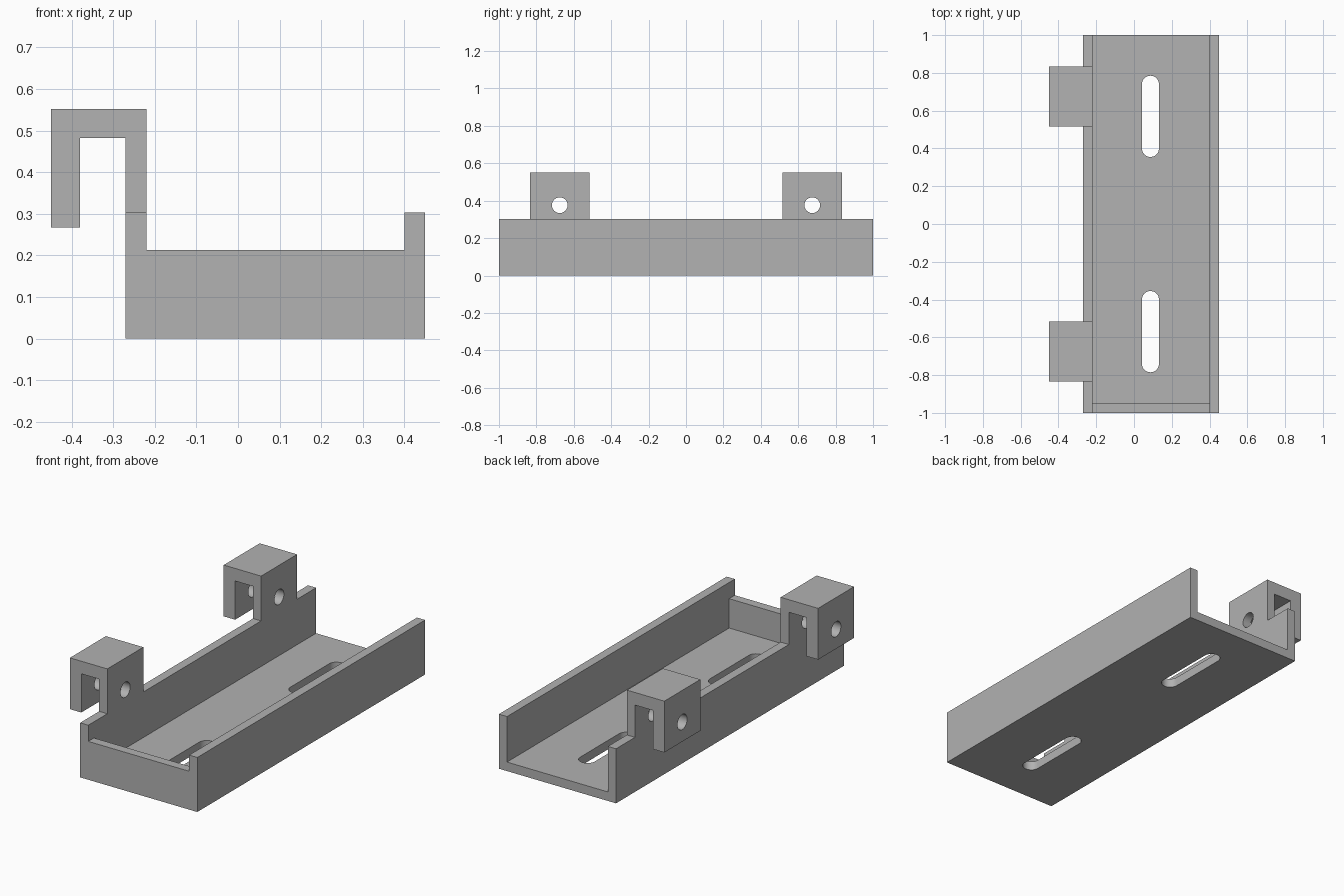
import bpy, bmesh
from math import sin, cos, pi
from mathutils import Vector

cube = bpy.data.objects.get("Cube")
if cube:
    bpy.data.objects.remove(cube, do_unlink=True)

grey = bpy.data.materials.new("plain grey")
grey.use_nodes = True
GREY = (0.445, 0.445, 0.445, 1)
grey.diffuse_color = GREY
for node in grey.node_tree.nodes:
    if node.type == 'BSDF_PRINCIPLED':
        node.inputs["Base Color"].default_value = GREY

# Overall dimensions
LEFT, RIGHT, WALL, FLOOR = -0.27, 0.45, 0.05, 0.05
WALL_TOP, LIP_TOP, HOOK_TOP = 0.303, 0.213, 0.552
HOOK_OUT, HOOK_IN = -0.45, -0.38
HOOK_Y, HOOK_HALF = 0.675, 0.158


def prism(name, outline, axis, lo, hi):
    """Extrude a 2D outline along the named axis from lo to hi."""
    place = {'x': lambda a, b, d: (d, a, b),
             'y': lambda a, b, d: (a, d, b),
             'z': lambda a, b, d: (a, b, d)}[axis]
    bm = bmesh.new()
    face = bm.faces.new([bm.verts.new(place(a, b, lo)) for a, b in outline])
    new = bmesh.ops.extrude_face_region(bm, geom=[face])["geom"]
    shift = Vector(place(0, 0, hi - lo))
    bmesh.ops.translate(bm, vec=shift,
                        verts=[v for v in new if isinstance(v, bmesh.types.BMVert)])
    bmesh.ops.recalc_face_normals(bm, faces=bm.faces)
    mesh = bpy.data.meshes.new(name)
    bm.to_mesh(mesh)
    bm.free()
    mesh.materials.append(grey)
    ob = bpy.data.objects.new(name, mesh)
    bpy.context.collection.objects.link(ob)
    return ob


def capsule(cx, cy, radius, half_straight, steps=24):
    """Round outline, stretched along its second axis into a slot."""
    pts = []
    for sign in (1, -1):
        for i in range(steps + (half_straight > 0)):
            t = pi * i / steps
            pts.append((cx + sign * radius * cos(t),
                        cy + sign * (half_straight + radius * sin(t))))
    return pts


def cut(ob, cutter):
    """Subtract the cutter from the object and discard it."""
    mod = ob.modifiers.new("opening", 'BOOLEAN')
    mod.operation = 'DIFFERENCE'
    mod.solver = 'EXACT'
    mod.object = cutter
    bpy.context.view_layer.update()
    result = bpy.data.meshes.new_from_object(
        ob.evaluated_get(bpy.context.evaluated_depsgraph_get()))
    ob.modifiers.clear()
    ob.data = result
    bpy.data.objects.remove(cutter, do_unlink=True)


# Channel tray: floor and two side walls, open at the back
tray = prism("channel_tray", [
    (LEFT, 0), (RIGHT, 0), (RIGHT, WALL_TOP), (RIGHT - WALL, WALL_TOP),
    (RIGHT - WALL, FLOOR), (LEFT + WALL, FLOOR),
    (LEFT + WALL, WALL_TOP), (LEFT, WALL_TOP)], 'y', -1, 1)

# Low lip closing the front end
lip = prism("front_lip", [
    (LEFT + WALL, FLOOR), (RIGHT - WALL, FLOOR),
    (RIGHT - WALL, LIP_TOP), (LEFT + WALL, LIP_TOP)], 'y', -1, -0.95)

parts = [tray, lip]
for side, label in ((-1, "front"), (1, "back")):
    # Long slot through the floor
    slot = capsule(0.087, side * 0.57, 0.045, 0.17)
    cut(tray, prism("slot_cutter", slot, 'z', -0.1, 0.1))

    # Hook rising from the wall and folding down outside it
    hook = prism(label + "_hook", [
        (LEFT + WALL, WALL_TOP), (LEFT + WALL, HOOK_TOP), (HOOK_OUT, HOOK_TOP),
        (HOOK_OUT, 0.267), (HOOK_IN, 0.267), (HOOK_IN, 0.482),
        (LEFT, 0.482), (LEFT, WALL_TOP)],
        'y', side * HOOK_Y - HOOK_HALF, side * HOOK_Y + HOOK_HALF)

    # Pin hole through both legs of the hook
    hole = capsule(side * HOOK_Y, 0.376, 0.042, 0)
    cut(hook, prism("hole_cutter", hole, 'x', -0.6, -0.1))
    parts.append(hook)

# Smooth the round openings and keep the flat faces crisp
bpy.ops.object.select_all(action='DESELECT')
for ob in parts:
    ob.select_set(True)
bpy.context.view_layer.objects.active = tray
bpy.ops.object.shade_smooth_by_angle(angle=pi / 6)
